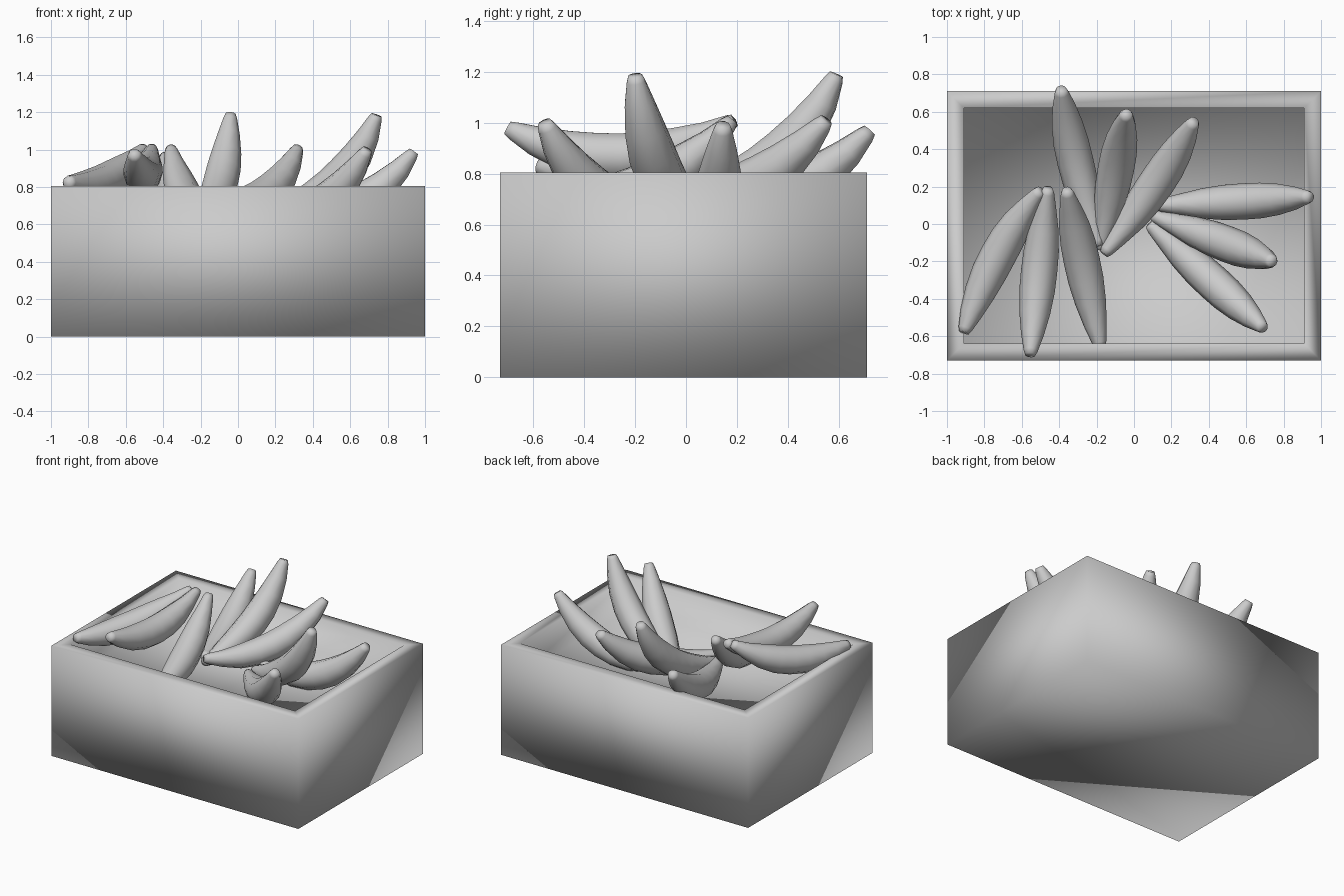
import bpy, bmesh, math
from mathutils import Vector

if "Cube" in bpy.data.objects:
    bpy.data.objects.remove(bpy.data.objects["Cube"])

grey = bpy.data.materials.new("plain_grey")
grey.diffuse_color = (0.6, 0.6, 0.6, 1)
grey.use_nodes = True
grey.node_tree.nodes["Principled BSDF"].inputs["Base Color"].default_value = grey.diffuse_color


def finish(bm, name):
    bmesh.ops.recalc_face_normals(bm, faces=bm.faces[:])
    me = bpy.data.meshes.new(name)
    bm.to_mesh(me)
    bm.free()
    for p in me.polygons:
        p.use_smooth = True
    me.materials.append(grey)
    ob = bpy.data.objects.new(name, me)
    bpy.context.collection.objects.link(ob)
    return ob


# Open crate: nested rectangles from outer base, over the rim, to the shallow inner floor
def crate():
    bm = bmesh.new()
    outer, inner = (-1, 1, -0.73, 0.71), (-0.91, 0.91, -0.64, 0.62)
    rings = []
    for (x0, x1, y0, y1), z in ((outer, 0), (outer, 0.805), (inner, 0.805), (inner, 0.57)):
        rings.append([bm.verts.new((x, y, z))
                      for x, y in ((x0, y0), (x1, y0), (x1, y1), (x0, y1))])
    for a, b in zip(rings, rings[1:]):
        for i in range(4):
            j = (i + 1) % 4
            bm.faces.new((a[i], a[j], b[j], b[i]))
    bm.faces.new(rings[0])
    bm.faces.new(rings[-1])
    finish(bm, "crate")


# Banana radius along its length
PROFILE = [(0, .026), (.025, .036), (.12, .056), (.25, .081), (.38, .094), (.5, .097),
           (.62, .095), (.75, .083), (.88, .061), (.975, .038), (1, .028)]
SIDES = 10


def banana(name, stem, tip, sag=0.14, side=0.0):
    a, b = Vector(stem), Vector(tip)
    c = (b - a).normalized()
    lateral = c.cross(Vector((0, 0, 1))).normalized()
    down = lateral.cross(c).normalized() * -1
    bend = down * sag + lateral * side
    bm = bmesh.new()
    rings = []
    for t, r in PROFILE:
        p = a.lerp(b, t) + bend * 4 * t * (1 - t)
        tan = (b - a + bend * 4 * (1 - 2 * t)).normalized()
        u = (lateral - tan * lateral.dot(tan)).normalized()
        v = tan.cross(u)
        rings.append([bm.verts.new(p + (u * math.cos(k) + v * math.sin(k)) * r)
                      for k in (math.tau * i / SIDES for i in range(SIDES))])
    for q, s in zip(rings, rings[1:]):
        for i in range(SIDES):
            j = (i + 1) % SIDES
            bm.faces.new((q[i], q[j], s[j], s[i]))
    bm.faces.new(rings[0])
    bm.faces.new(rings[-1])
    finish(bm, name)


crate()

# Three bunches of three: stem point, tip point, sag, sideways bend
banana("banana_left_1", (-0.50, 0.18, 1.01), (-0.91, -0.58, 0.83), 0.10, 0.035)
banana("banana_left_2", (-0.46, 0.19, 1.01), (-0.555, -0.70, 0.98), 0.13, 0.0)
banana("banana_left_3", (-0.36, 0.18, 1.01), (-0.18, -0.66, 0.68), 0.12, 0.0)
banana("banana_back_1", (-0.19, -0.12, 0.71), (-0.39, 0.72, 0.97), 0.14, -0.015)
banana("banana_back_2", (-0.18, -0.14, 0.68), (-0.04, 0.59, 1.19), 0.14, 0.0)
banana("banana_back_3", (-0.16, -0.16, 0.72), (0.32, 0.55, 1.01), 0.13, 0.02)
banana("banana_right_1", (0.12, 0.10, 0.65), (0.94, 0.145, 0.99), 0.14, 0.005)
banana("banana_right_2", (0.10, 0.045, 0.63), (0.74, -0.20, 1.185), 0.13, 0.0)
banana("banana_right_3", (0.08, 0.00, 0.62), (0.69, -0.555, 1.00), 0.13, 0.0)
